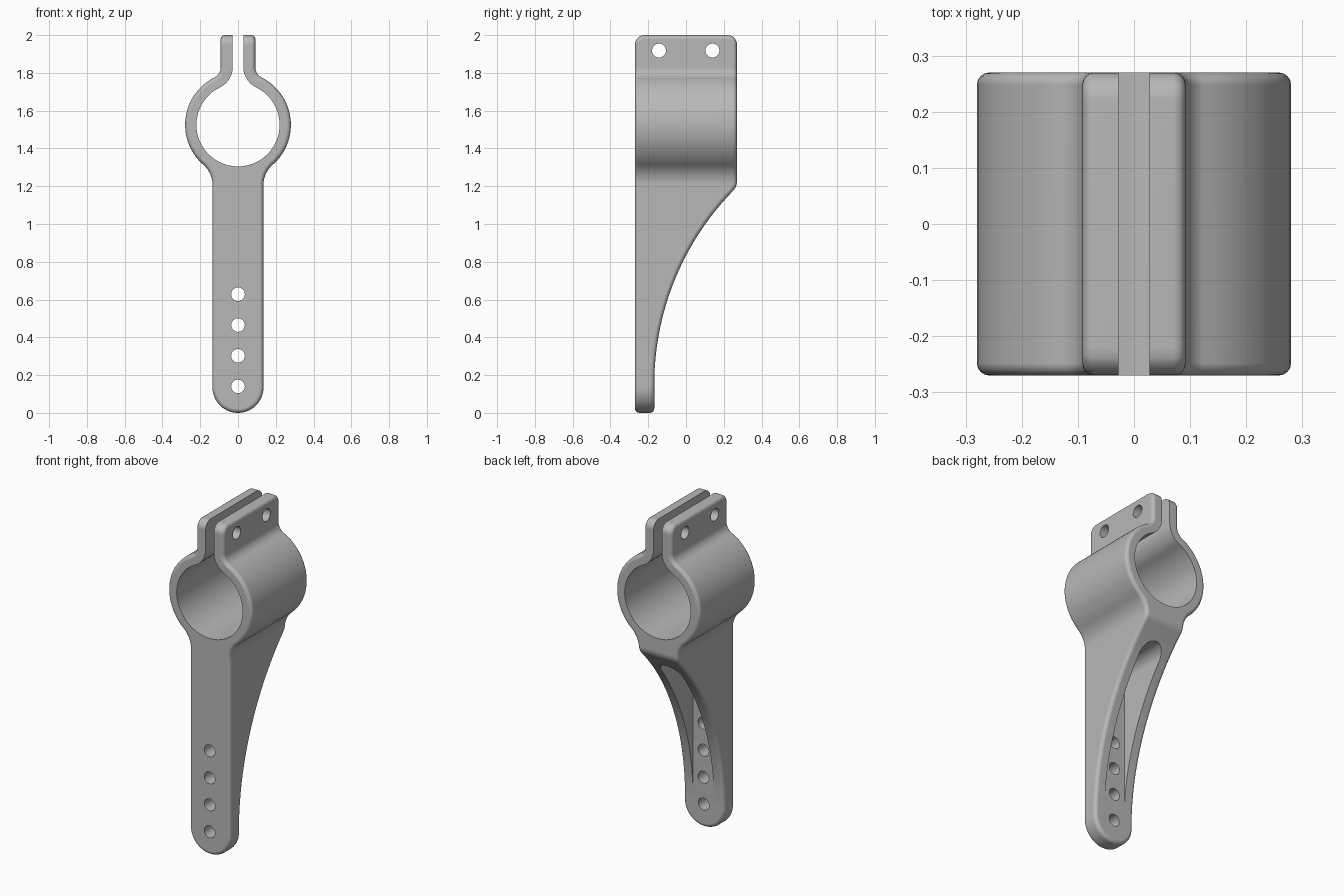
import bpy, bmesh
from math import sin, cos, pi, sqrt, radians, atan2

old = bpy.data.objects.get("Cube")
if old:
    bpy.data.objects.remove(old, do_unlink=True)

grey = bpy.data.materials.new("satin_grey")
grey.use_nodes = True
colour = (0.48, 0.48, 0.48, 1)
grey.diffuse_color = colour
grey.node_tree.nodes["Principled BSDF"].inputs["Base Color"].default_value = colour

DEPTH = 0.27        # half depth of the clamp
ARM = 0.135         # half width of the arm
RING_Z, RING_R, BORE_R = 1.525, 0.28, 0.22
TAB, SLOT = 0.092, 0.028
SWEEP = 1.47        # radius of the curved arm back


def make_object(name, bm):
    bmesh.ops.recalc_face_normals(bm, faces=bm.faces)
    mesh = bpy.data.meshes.new(name)
    bm.to_mesh(mesh)
    bm.free()
    mesh.materials.append(grey)
    obj = bpy.data.objects.new(name, mesh)
    bpy.context.collection.objects.link(obj)
    return obj


def arc(cx, cz, r, start, end, steps):
    angles = [start + (end - start) * i / steps for i in range(steps + 1)]
    return [(cx + r * cos(a), cz + r * sin(a)) for a in angles]


def prism(name, points, low, high, axis="y"):
    """Extrude a closed profile along the y or x axis."""
    bm = bmesh.new()
    rings = []
    for d in (low, high):
        rings.append([bm.verts.new((u, d, v) if axis == "y" else (d, u, v))
                      for u, v in points])
    bm.faces.new(rings[0])
    bm.faces.new(rings[1])
    n = len(points)
    for i in range(n):
        j = (i + 1) % n
        bm.faces.new((rings[0][i], rings[0][j], rings[1][j], rings[1][i]))
    return make_object(name, bm)


def root(r, d):
    return sqrt(max(0, r * r - d * d))


# Half width: rounded foot, arm, fillet, ring, fillet, clamp tabs
def half_width(z):
    if z < ARM:
        return root(ARM, z - ARM)
    if z < 1.2075:
        return ARM
    if z < 1.313:
        return 0.275 - root(0.14, z - 1.2075)
    if z < 1.775:
        return root(RING_R, z - RING_Z)
    if z < 1.829:
        return 0.152 - root(0.06, z - 1.829)
    return TAB


# Back surface: flat foot, concave sweep, rounded shoulder, clamp, rounded top
def back(z):
    if z < 0.15:
        return -0.168
    if z < 1.177:
        return -0.168 + SWEEP - root(SWEEP, z - 0.15)
    if z < 1.226:
        return 0.2 + root(0.07, z - 1.226)
    if z < 1.95:
        return DEPTH
    return 0.22 + root(0.05, z - 1.95)


def front(z):
    return -back(z) if z > 1.95 else -DEPTH


# Heights of the cross-sections, dense where the outline curves
arcs = [(ARM, ARM, -85, 0, 17), (0.15, SWEEP, 0, 44.3, 26), (1.226, 0.07, -44.3, 0, 6),
        (1.2075, 0.14, 0, 49, 9), (RING_Z, RING_R, -49, 63.4, 30),
        (1.829, 0.06, -63.6, 0, 9), (1.95, 0.05, 0, 90, 8)]
samples = sorted(p[1] for cz, r, a, b, n in arcs
                 for p in arc(0, cz, r, radians(a), radians(b), n))
heights = []
for z in samples:
    if not heights or z - heights[-1] > 0.0015:
        heights.append(z)
heights[-1] = 2.0

# Body: rectangular sections lofted upwards, flat regions merged
bm = bmesh.new()
sections = []
for z in heights:
    w = half_width(z)
    sections.append([bm.verts.new(c) for c in (
        (-w, front(z), z), (w, front(z), z), (w, back(z), z), (-w, back(z), z))])
for lower, upper in zip(sections, sections[1:]):
    for i in range(4):
        j = (i + 1) % 4
        bm.faces.new((lower[i], lower[j], upper[j], upper[i]))
bm.faces.new(sections[0])
bm.faces.new(sections[-1])
bmesh.ops.recalc_face_normals(bm, faces=bm.faces)
bmesh.ops.dissolve_limit(bm, angle_limit=radians(0.3), verts=bm.verts, edges=bm.edges)
body = make_object("clamp_bracket", bm)

bevel = body.modifiers.new("rounded_edges", "BEVEL")
bevel.width = 0.022
bevel.segments = 4
bevel.limit_method = "ANGLE"
bevel.angle_limit = radians(40)
bevel.use_clamp_overlap = False

# Bore joined to the clamping slot by rounded lips
lip = 0.12
lip_x = SLOT + lip
lip_z = RING_Z + root(BORE_R + lip, lip_x)
tilt = atan2(lip_z - RING_Z, lip_x)
right_lip = arc(lip_x, lip_z, lip, pi, pi + tilt, 10)
bore = arc(0, RING_Z, BORE_R, tilt, -pi - tilt, 72)[1:-1]
left_lip = [(-x, z) for x, z in reversed(right_lip)]
outline = [(SLOT, 2.2)] + right_lip + bore + left_lip + [(-SLOT, 2.2)]
cutters = [prism("bore_cutter", outline, -0.5, 0.5)]

# Pocket in the back of the arm
pocket = [(0.07, 0.16)] + arc(0, 1.04, 0.07, 0, pi, 20) + [(-0.07, 0.16)]
cutters.append(prism("pocket_cutter", pocket, -0.166, 0.5))

# Mounting holes in the arm and bolt holes in the tabs
for z in (0.14, 0.302, 0.465, 0.628):
    cutters.append(prism("mounting_hole_cutter",
                         arc(0, z, 0.036, 0, 2 * pi, 32)[:-1], -0.5, 0.5))
for y in (-0.143, 0.14):
    cutters.append(prism("bolt_hole_cutter",
                         arc(y, 1.918, 0.037, 0, 2 * pi, 32)[:-1], -0.5, 0.5, "x"))

for cutter in cutters:
    cutter.hide_render = True
    cut = body.modifiers.new(cutter.name, "BOOLEAN")
    cut.operation = "DIFFERENCE"
    cut.solver = "EXACT"
    cut.object = cutter

# Apply the cuts and shade
bpy.ops.object.select_all(action="DESELECT")
body.select_set(True)
bpy.context.view_layer.objects.active = body
for name in [m.name for m in body.modifiers]:
    bpy.ops.object.modifier_apply(modifier=name)
for cutter in cutters:
    bpy.data.objects.remove(cutter, do_unlink=True)
bpy.ops.object.shade_smooth_by_angle(angle=radians(30))
normals = body.modifiers.new("even_shading", "WEIGHTED_NORMAL")
normals.keep_sharp = True
